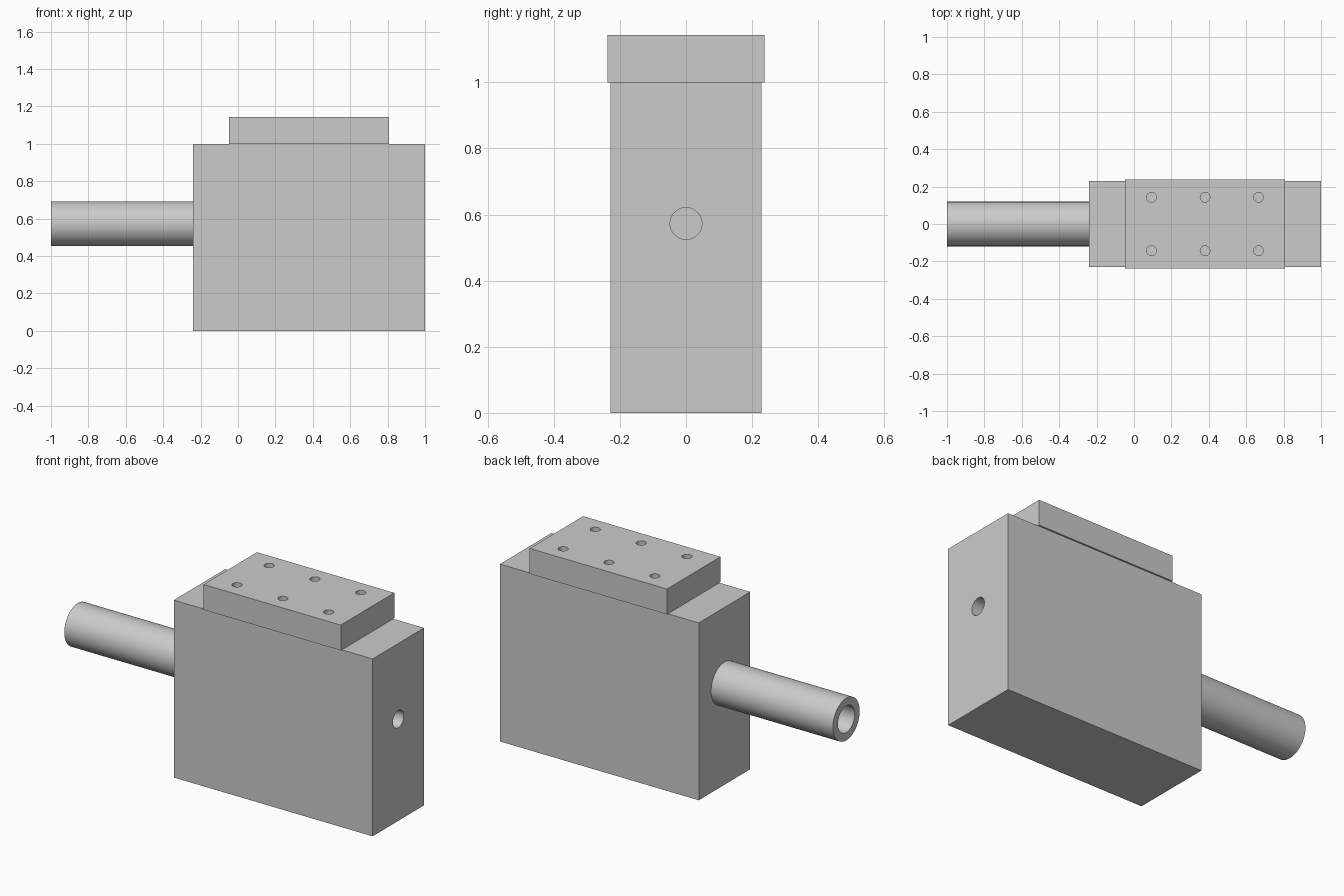
import bpy
import math

cube = bpy.data.objects.get("Cube")
if cube:
    bpy.data.objects.remove(cube, do_unlink=True)

grey = bpy.data.materials.new("light_grey")
grey.use_nodes = True
colour = (0.6, 0.6, 0.6, 1)
grey.diffuse_color = colour
grey.node_tree.nodes["Principled BSDF"].inputs["Base Color"].default_value = colour


def box(name, low, high):
    centre = [(a + b) / 2 for a, b in zip(low, high)]
    bpy.ops.mesh.primitive_cube_add(size=1, location=centre)
    ob = bpy.context.object
    ob.name = name
    ob.scale = [b - a for a, b in zip(low, high)]
    bpy.ops.object.transform_apply(location=False, rotation=False, scale=True)
    ob.data.materials.append(grey)
    return ob


def rod(name, radius, centre, length, along_x=False, sides=64):
    turn = (0, math.pi / 2, 0) if along_x else (0, 0, 0)
    bpy.ops.mesh.primitive_cylinder_add(
        vertices=sides, radius=radius, depth=length, location=centre, rotation=turn)
    ob = bpy.context.object
    ob.name = name
    ob.data.materials.append(grey)
    return ob


def drill(target, cutters):
    for cutter in cutters:
        cutter.hide_render = True
        mod = target.modifiers.new("hole", "BOOLEAN")
        mod.operation = "DIFFERENCE"
        mod.solver = "EXACT"
        mod.object = cutter
        bpy.context.view_layer.objects.active = target
        bpy.ops.object.modifier_apply(modifier=mod.name)
        bpy.data.objects.remove(cutter, do_unlink=True)
    bpy.ops.object.select_all(action="DESELECT")
    target.select_set(True)
    bpy.context.view_layer.objects.active = target
    bpy.ops.object.shade_smooth_by_angle(angle=math.radians(30))


LEFT, RIGHT, AXIS_Z = -0.24, 1.0, 0.573
TOP, PLATE_TOP = 1.0, 1.143

# Main block with a blind hole in its end
body = box("body", (LEFT, -0.229, 0), (RIGHT, 0.229, TOP))
drill(body, [rod("end_hole", 0.048, (RIGHT, 0, AXIS_Z), 0.5, True)])

# Mounting plate with two rows of bolt holes
plate = box("top_plate", (-0.048, -0.238, TOP), (0.808, 0.238, PLATE_TOP))
drill(plate, [rod("bolt_hole", 0.026, (x, y, 1.07), 0.4, sides=32)
              for x in (0.094, 0.38, 0.666) for y in (-0.143, 0.143)])

# Hollow shaft
shaft = rod("shaft", 0.119, ((LEFT - 1) / 2, 0, AXIS_Z), LEFT + 1, True)
drill(shaft, [rod("shaft_bore", 0.075, (-0.6, 0, AXIS_Z), 1.2, True)])
